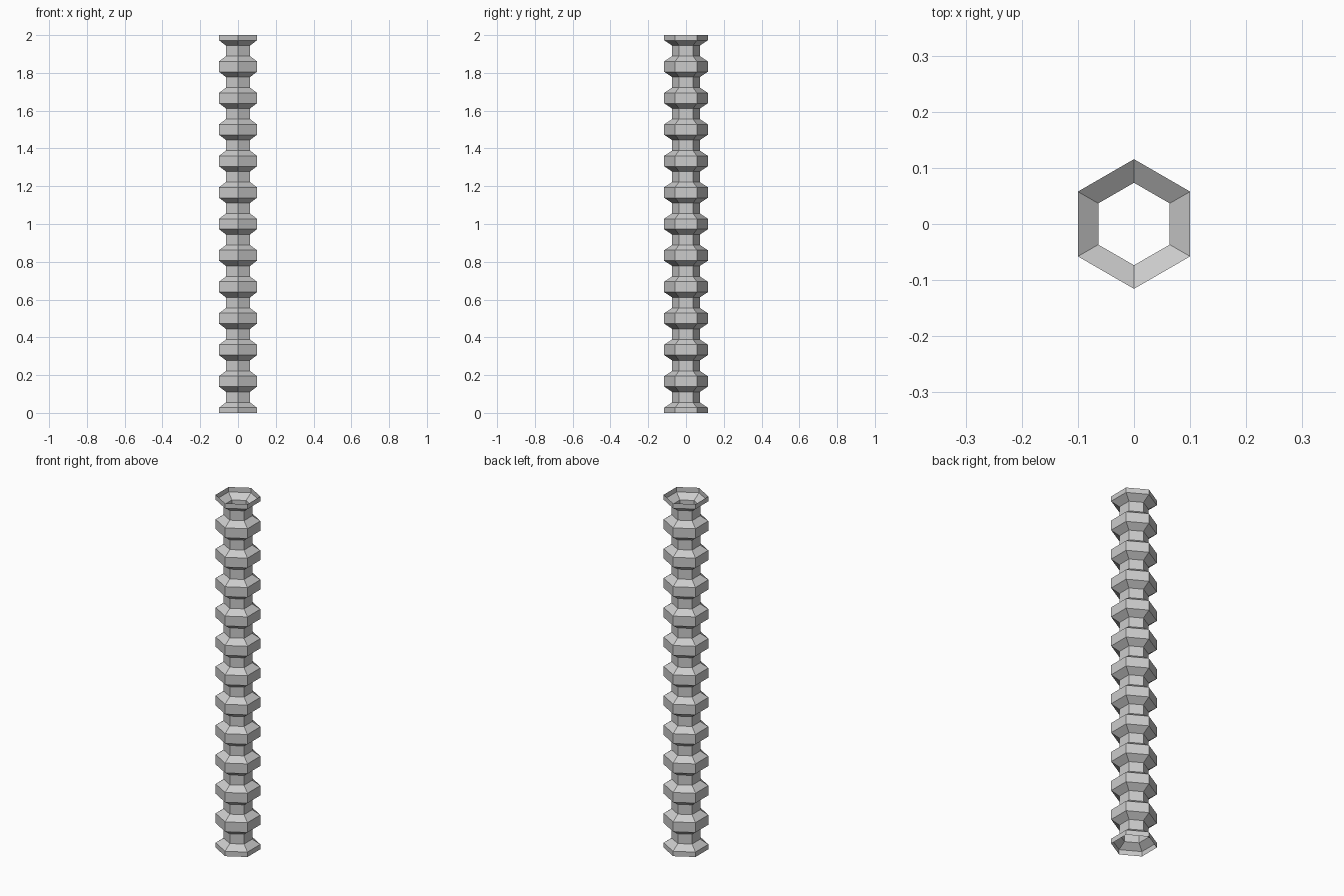
import bpy, bmesh, math

if "Cube" in bpy.data.objects:
    bpy.data.objects.remove(bpy.data.objects["Cube"])

SIDES = 6
PERIODS = 12
HEIGHT = 2.0
R_WIDE, R_NARROW = 0.1155, 0.0735
STEP = HEIGHT / PERIODS / 6

# Repeating profile: wide band, taper in, neck, taper out
profile = [(R_WIDE, 0.0)]
for k in range(PERIODS):
    z = k * STEP * 6
    profile += [(R_WIDE, z + STEP), (R_NARROW, z + 2 * STEP),
                (R_NARROW, z + 4 * STEP), (R_WIDE, z + 5 * STEP)]
profile.append((R_WIDE, HEIGHT))

# Open hexagonal tube made of stacked rings
bm = bmesh.new()
rings = []
for r, z in profile:
    angles = [math.pi / 2 + i * math.tau / SIDES for i in range(SIDES)]
    rings.append([bm.verts.new((r * math.cos(a), r * math.sin(a), z)) for a in angles])
for low, high in zip(rings, rings[1:]):
    for i in range(SIDES):
        j = (i + 1) % SIDES
        bm.faces.new((low[i], low[j], high[j], high[i]))

mesh = bpy.data.meshes.new("ribbed_tube")
bm.to_mesh(mesh)
bm.free()
bpy.context.collection.objects.link(bpy.data.objects.new("ribbed_tube", mesh))
